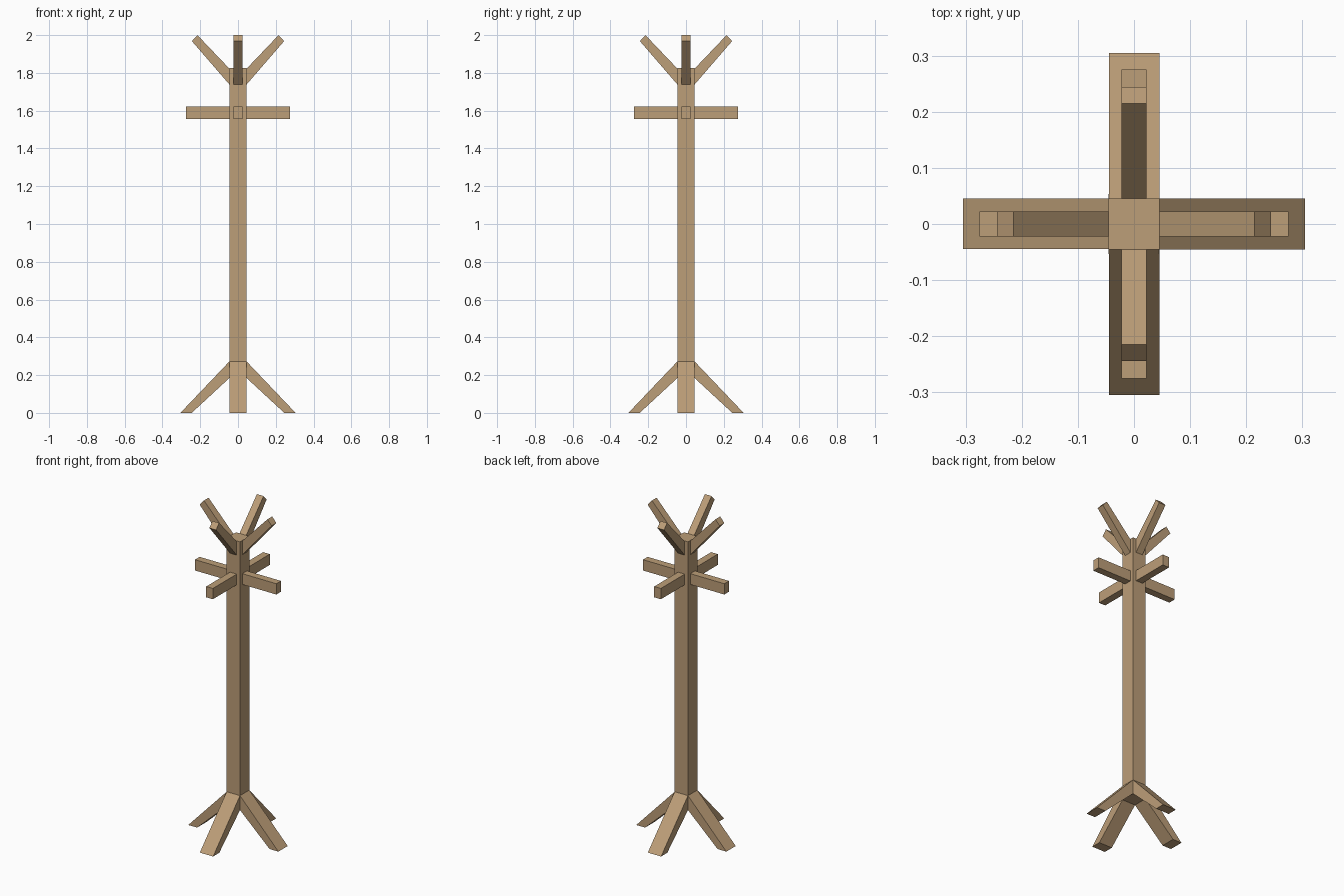
import bpy, bmesh, math
from mathutils import Matrix

if "Cube" in bpy.data.objects:
    bpy.data.objects.remove(bpy.data.objects["Cube"])

wood = bpy.data.materials.new("light_wood")
wood.diffuse_color = (0.507, 0.342, 0.188, 1)
wood.use_nodes = True
wood.node_tree.nodes["Principled BSDF"].inputs["Base Color"].default_value = wood.diffuse_color


def prism(name, profile, half_width, angle=0.0):
    """Extrude an (x, z) profile along y, then turn it about the post axis."""
    bm = bmesh.new()
    near = [bm.verts.new((x, -half_width, z)) for x, z in profile]
    far = [bm.verts.new((x, half_width, z)) for x, z in profile]
    bm.faces.new(near)
    bm.faces.new(far[::-1])
    n = len(profile)
    for i in range(n):
        j = (i + 1) % n
        bm.faces.new((near[j], near[i], far[i], far[j]))
    bmesh.ops.recalc_face_normals(bm, faces=bm.faces)
    bm.transform(Matrix.Rotation(angle, 4, 'Z'))
    mesh = bpy.data.meshes.new(name)
    bm.to_mesh(mesh)
    bm.free()
    mesh.materials.append(wood)
    bpy.context.collection.objects.link(bpy.data.objects.new(name, mesh))


R = 0.045   # half width of the post and legs
P = 0.0225  # half width of the pegs

# Square post, ending where the legs meet underneath
prism("post", [(-R, 0.185), (R, 0.185), (R, 1.825), (-R, 1.825)], R)

# Four of each: splayed leg, level peg, raised peg
leg = [(R, 0.185), (0.245, 0), (0.305, 0), (R, 0.273)]
level_peg = [(R, 1.556), (0.275, 1.556), (0.275, 1.622), (R, 1.622)]
raised_peg = [(R, 1.738), (0.244, 1.968), (0.215, 2.0), (R, 1.822)]
for i in range(4):
    a = i * math.pi / 2
    prism(f"leg_{i + 1}", leg, R, a)
    prism(f"level_peg_{i + 1}", level_peg, P, a)
    prism(f"raised_peg_{i + 1}", raised_peg, P, a)
